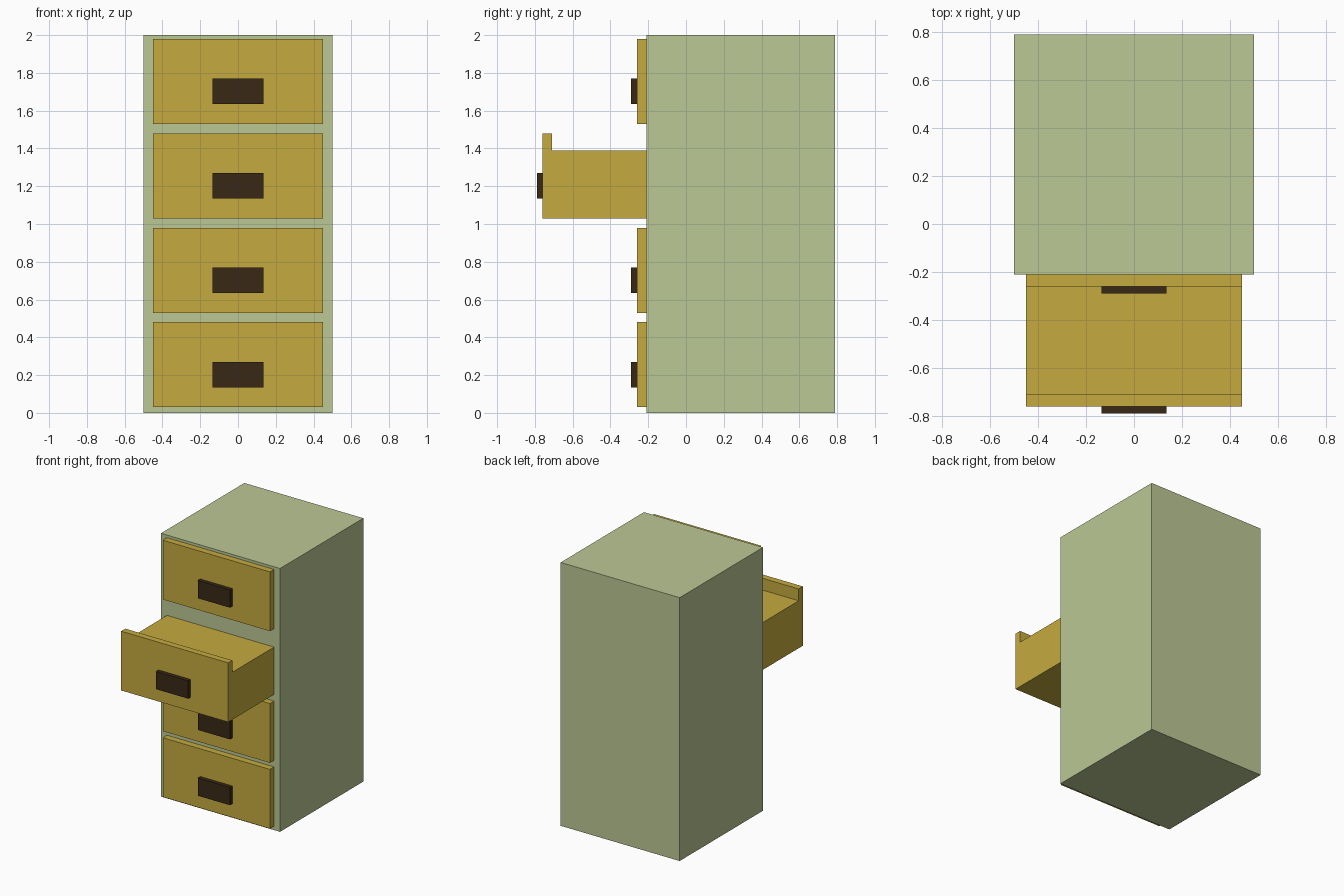
import bpy
import bmesh
from mathutils import Vector

if "Cube" in bpy.data.objects:
    bpy.data.objects.remove(bpy.data.objects["Cube"])


def material(name, color):
    mat = bpy.data.materials.new(name)
    mat.diffuse_color = (*color, 1.0)
    mat.use_nodes = True
    mat.node_tree.nodes["Principled BSDF"].inputs["Base Color"].default_value = mat.diffuse_color
    return mat


GREEN = material("pale_green", (0.50, 0.58, 0.30))
OCHRE = material("ochre", (0.56, 0.41, 0.05))
BROWN = material("dark_brown", (0.04, 0.022, 0.008))


def extrude_profile(name, profile, half_width, mat):
    """Extrude a (y, z) outline symmetrically along x."""
    bm = bmesh.new()
    face = bm.faces.new([bm.verts.new((-half_width, y, z)) for y, z in profile])
    ext = bmesh.ops.extrude_face_region(bm, geom=[face])
    moved = [v for v in ext["geom"] if isinstance(v, bmesh.types.BMVert)]
    bmesh.ops.translate(bm, verts=moved, vec=Vector((2 * half_width, 0, 0)))
    bmesh.ops.recalc_face_normals(bm, faces=bm.faces)
    mesh = bpy.data.meshes.new(name)
    bm.to_mesh(mesh)
    bm.free()
    mesh.materials.append(mat)
    obj = bpy.data.objects.new(name, mesh)
    bpy.context.collection.objects.link(obj)
    return obj


def rect(y0, y1, z0, z1):
    return [(y0, z0), (y1, z0), (y1, z1), (y0, z1)]


# Cabinet body
FACE_Y = -0.21
extrude_profile("cabinet", rect(FACE_Y, 0.79, 0, 2), 0.5, GREEN)

# Drawers: tall front panel with a lower box behind it; the third is pulled out
for i in range(4):
    pull = 0.5 if i == 2 else 0.0
    y = FACE_Y - 0.05 - pull
    z = 0.03 + 0.5 * i
    outline = [(y, z), (y + 0.6, z), (y + 0.6, z + 0.36),
               (y + 0.05, z + 0.36), (y + 0.05, z + 0.45), (y, z + 0.45)]
    extrude_profile(f"drawer_{i + 1}", outline, 0.45, OCHRE)
    # Handle block on the panel
    extrude_profile(f"handle_{i + 1}", rect(y - 0.03, y, z + 0.105, z + 0.24),
                    0.135, BROWN)
